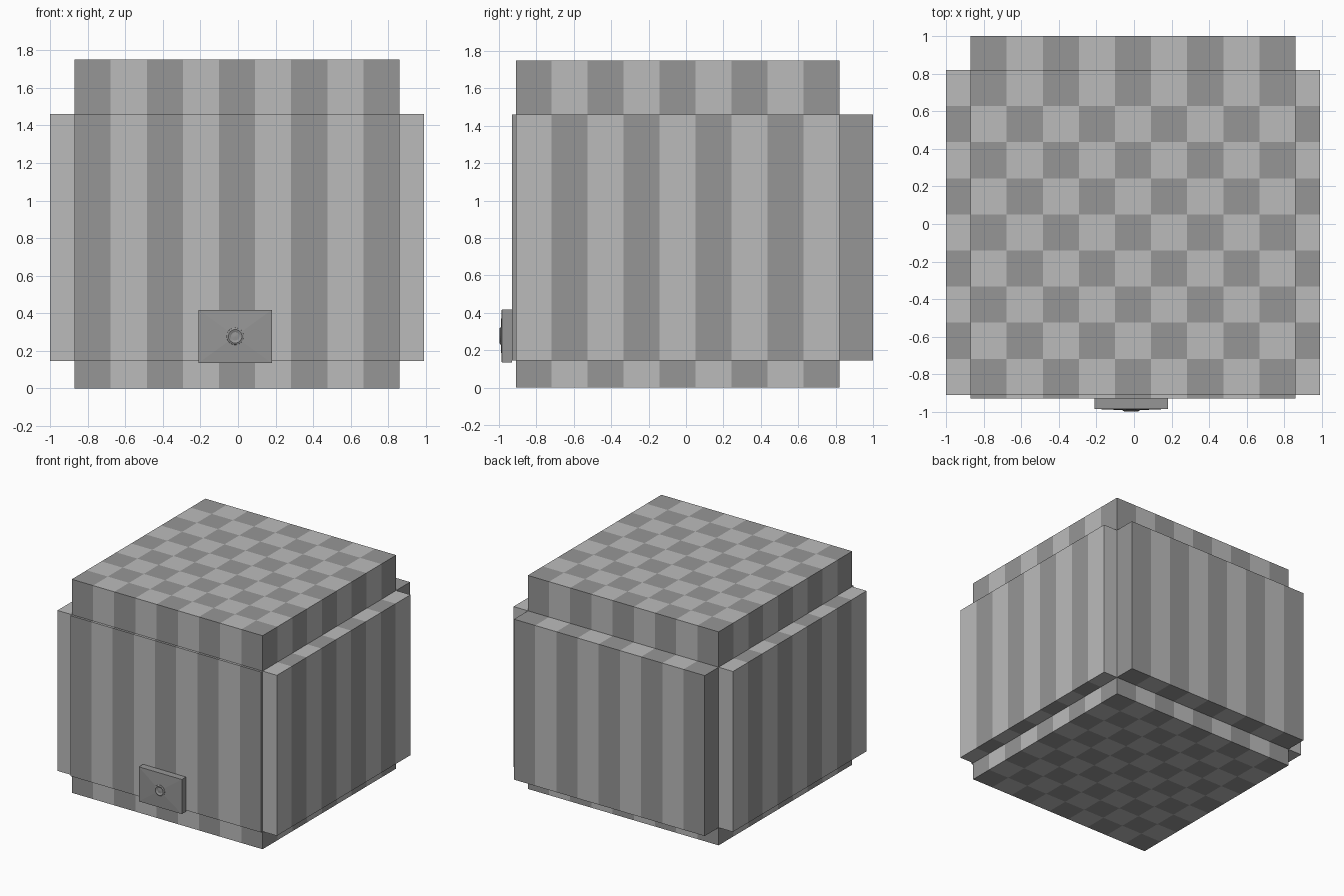
import bpy, bmesh, math
from mathutils import Vector

if "Cube" in bpy.data.objects:
    bpy.data.objects.remove(bpy.data.objects["Cube"])

# Colours
def material(name, v):
    m = bpy.data.materials.new(name)
    m.diffuse_color = (v, v, v, 1)
    m.use_nodes = True
    m.node_tree.nodes["Principled BSDF"].inputs["Base Color"].default_value = m.diffuse_color
    return m

LIGHT = material("light grey", 0.50)
DARK = material("dark grey", 0.305)

# Core extents and the nine-by-nine checker cells across it
X0, X1, Y0, Y1 = -0.87, 0.86, -0.91, 0.82
CELL = (X1 - X0) / 9

def finish(name, bm, mats):
    bmesh.ops.recalc_face_normals(bm, faces=bm.faces[:])
    me = bpy.data.meshes.new(name)
    bm.to_mesh(me)
    bm.free()
    for m in mats:
        me.materials.append(m)
    ob = bpy.data.objects.new(name, me)
    bpy.context.collection.objects.link(ob)
    return ob

def box(lo, hi):
    bm = bmesh.new()
    bmesh.ops.create_cube(bm, size=1)
    for v in bm.verts:
        v.co = [(a + b) / 2 + c * (b - a) for a, b, c in zip(lo, hi, v.co)]
    return bm

def checker_box(name, lo, hi):
    bm = box(lo, hi)
    # cut along the cell borders
    for axis, start in ((0, X0), (1, Y0)):
        no = Vector((axis == 0, axis == 1, 0))
        for k in range(1, 9):
            bmesh.ops.bisect_plane(bm, geom=bm.verts[:] + bm.edges[:] + bm.faces[:],
                                   plane_co=no * (start + k * CELL), plane_no=no)
    bm.normal_update()
    # colour by cell; front and back panels continue the outermost row
    for f in bm.faces:
        p = f.calc_center_median() - f.normal * 0.005
        i = math.floor((p.x - X0) / CELL)
        j = min(8, max(0, math.floor((p.y - Y0) / CELL)))
        f.material_index = 1 if (i + j) % 2 == 0 else 0
    finish(name, bm, (LIGHT, DARK))

# Body and the four side panels
ZA, ZB = 0.145, 1.46
checker_box("body", (X0, Y0, 0), (X1, Y1, 1.75))
checker_box("left_panel", (-1.0, Y0, ZA), (X0, Y1, ZB))
checker_box("right_panel", (X1, Y0, ZA), (0.99, Y1, ZB))
checker_box("front_panel", (X0, -0.93, ZA), (X1, Y0, ZB))
checker_box("back_panel", (X0, Y1, ZA), (X1, 1.0, ZB))

# Control box with a very shallow pyramid front
CX, CZ = -0.015, 0.277
bm = box((-0.21, -0.985, 0.135), (0.18, -0.93, 0.418))
front = min(bm.faces, key=lambda f: f.calc_center_median().y)
tip = bmesh.ops.poke(bm, faces=[front])["verts"][0]
tip.co.y = -0.993
finish("control_box", bm, [DARK])

# Round knob ring, spun from a small profile of (radius, y)
bm = bmesh.new()
profile = [(0.047, -0.985), (0.045, -0.994), (0.036, -0.998), (0.028, -0.995), (0.022, -0.992), (0.0, -0.994)]
vs = [bm.verts.new((CX + r, y, CZ)) for r, y in profile]
es = [bm.edges.new(p) for p in zip(vs, vs[1:])]
bmesh.ops.spin(bm, geom=vs + es, cent=(CX, 0, CZ), axis=(0, 1, 0),
               angle=2 * math.pi, steps=24)
bmesh.ops.remove_doubles(bm, verts=bm.verts[:], dist=0.0005)
finish("knob", bm, [DARK])
